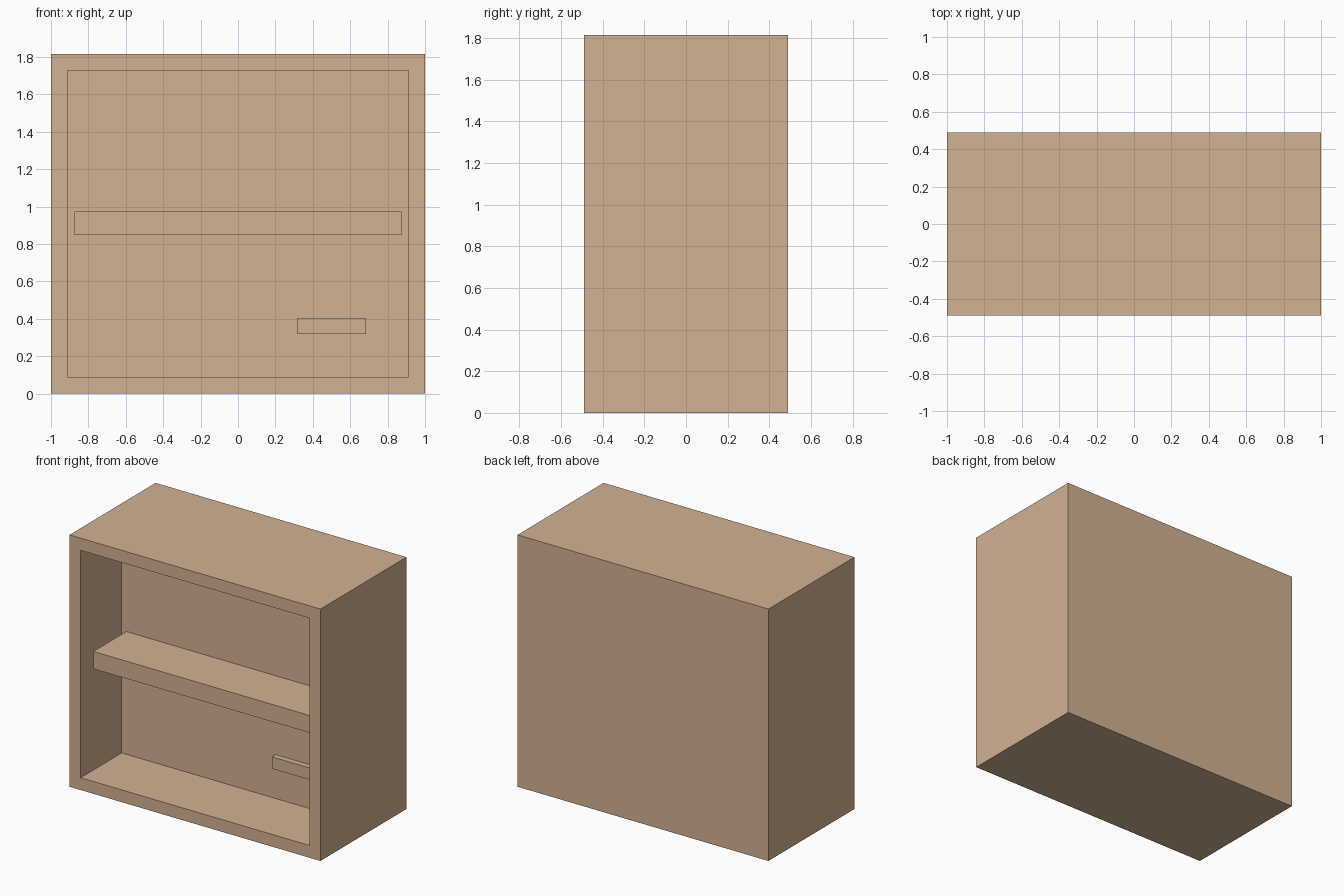
import bpy
import bmesh
from mathutils import Matrix, Vector

if "Cube" in bpy.data.objects:
    bpy.data.objects.remove(bpy.data.objects["Cube"], do_unlink=True)

# Single wood colour
wood = bpy.data.materials.new("light_wood")
wood.use_nodes = True
colour = (0.64, 0.445, 0.295, 1)
wood.diffuse_color = colour
wood.node_tree.nodes["Principled BSDF"].inputs["Base Color"].default_value = colour

HEIGHT, HALF_DEPTH, WALL = 1.815, 0.49, 0.125
BACK_Y = -0.022  # inner back of the recess


def add_box(name, low, high, edit=None):
    """Box between two corners, with an optional mesh edit."""
    low, high = Vector(low), Vector(high)
    bm = bmesh.new()
    bmesh.ops.create_cube(bm, size=1, matrix=Matrix.Translation((low + high) / 2)
                          @ Matrix.Diagonal((*(high - low), 1)))
    if edit:
        edit(bm)
    mesh = bpy.data.meshes.new(name)
    bm.to_mesh(mesh)
    bm.free()
    mesh.materials.append(wood)
    obj = bpy.data.objects.new(name, mesh)
    bpy.context.collection.objects.link(obj)
    return obj


def cut_recess(bm):
    """Inset the front face and push it back to form the compartment."""
    bm.normal_update()
    front = min(bm.faces, key=lambda f: f.calc_center_median().y)
    bmesh.ops.inset_individual(bm, faces=[front], thickness=WALL)
    inner = bmesh.ops.extrude_discrete_faces(bm, faces=[front])["faces"][0]
    bmesh.ops.translate(bm, verts=inner.verts, vec=(0, BACK_Y + HALF_DEPTH, 0))
    bmesh.ops.recalc_face_normals(bm, faces=bm.faces)


# Cabinet body with open front
add_box("cabinet_body", (-1, -HALF_DEPTH, 0), (1, HALF_DEPTH, HEIGHT), cut_recess)

# Shelf across the recess, set back from the front edge
inside = 1 - WALL
add_box("shelf", (-inside, -0.398, 0.848), (inside, BACK_Y, 0.973))

# Small ledge on the back panel
add_box("back_ledge", (0.315, -0.065, 0.32), (0.685, BACK_Y, 0.405))
